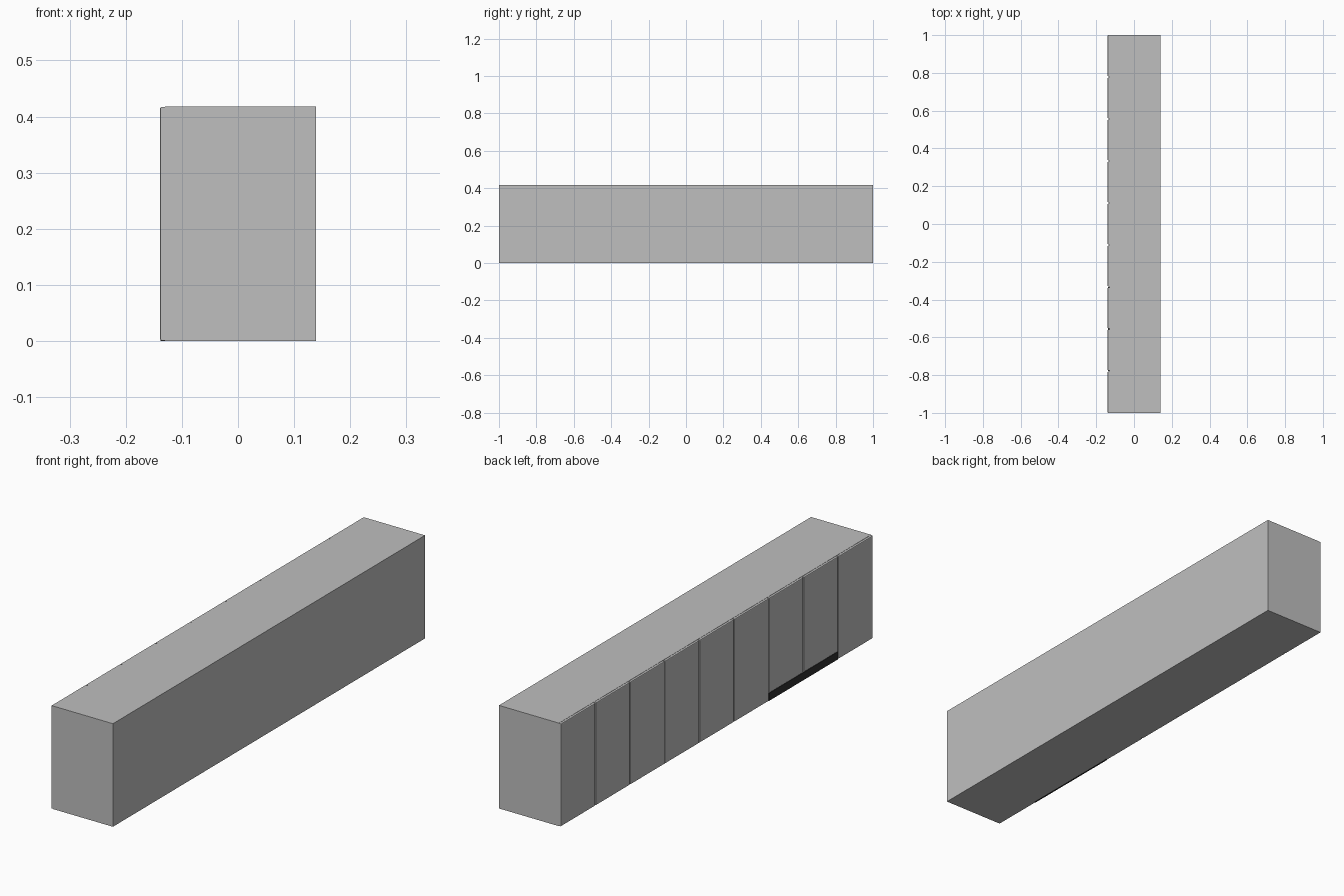
import bpy, bmesh

if "Cube" in bpy.data.objects:
    bpy.data.objects.remove(bpy.data.objects["Cube"])

# Long low run of nine cupboards: plain carcass, bevelled doors on the -x side
X_FRONT, X_BODY, X_BACK = -0.139, -0.130, 0.139
HEIGHT, COUNT = 0.418, 9
PITCH = 2.0 / COUNT
VENT_H = 0.032
GAP = 0.002


def material(name, value):
    m = bpy.data.materials.new(name)
    m.diffuse_color = (value, value, value, 1)
    m.use_nodes = True
    m.node_tree.nodes["Principled BSDF"].inputs["Base Color"].default_value = m.diffuse_color
    return m


grey = material("light grey", 0.52)
dark = material("near black", 0.03)


def box(name, lo, hi, mat, bevel=0.0):
    """Box between two corners; bevel rounds the edges of its -x face."""
    bm = bmesh.new()
    bmesh.ops.create_cube(bm, size=1)
    for v in bm.verts:
        v.co = [lo[i] if v.co[i] < 0 else hi[i] for i in range(3)]
    if bevel:
        edges = [e for e in bm.edges if all(v.co.x < lo[0] + 1e-5 for v in e.verts)]
        bmesh.ops.bevel(bm, geom=edges, offset=bevel, segments=2,
                        profile=0.5, affect='EDGES')
    mesh = bpy.data.meshes.new(name)
    bm.to_mesh(mesh)
    bm.free()
    mesh.materials.append(mat)
    ob = bpy.data.objects.new(name, mesh)
    bpy.context.collection.objects.link(ob)
    return ob


# Carcass
box("cabinet_body", (X_BODY, -1, 0), (X_BACK, 1, HEIGHT), grey)

# Doors, counted from the +y end; two are shortened above the vent
for i in range(COUNT):
    y1 = 1 - i * PITCH
    y0 = y1 - PITCH
    z0 = VENT_H if i in (6, 7) else 0.001
    box(f"door_{i + 1}",
        (X_FRONT, y0 + (GAP if i < COUNT - 1 else 0), z0),
        (X_BODY, y1 - (GAP if i else 0), HEIGHT - 0.001), grey, 0.003)

# Dark vent strip under the two short doors
box("vent_strip", (X_FRONT + 0.001, 1 - 8 * PITCH, 0),
    (X_BODY, 1 - 6 * PITCH, VENT_H - 0.001), dark)
